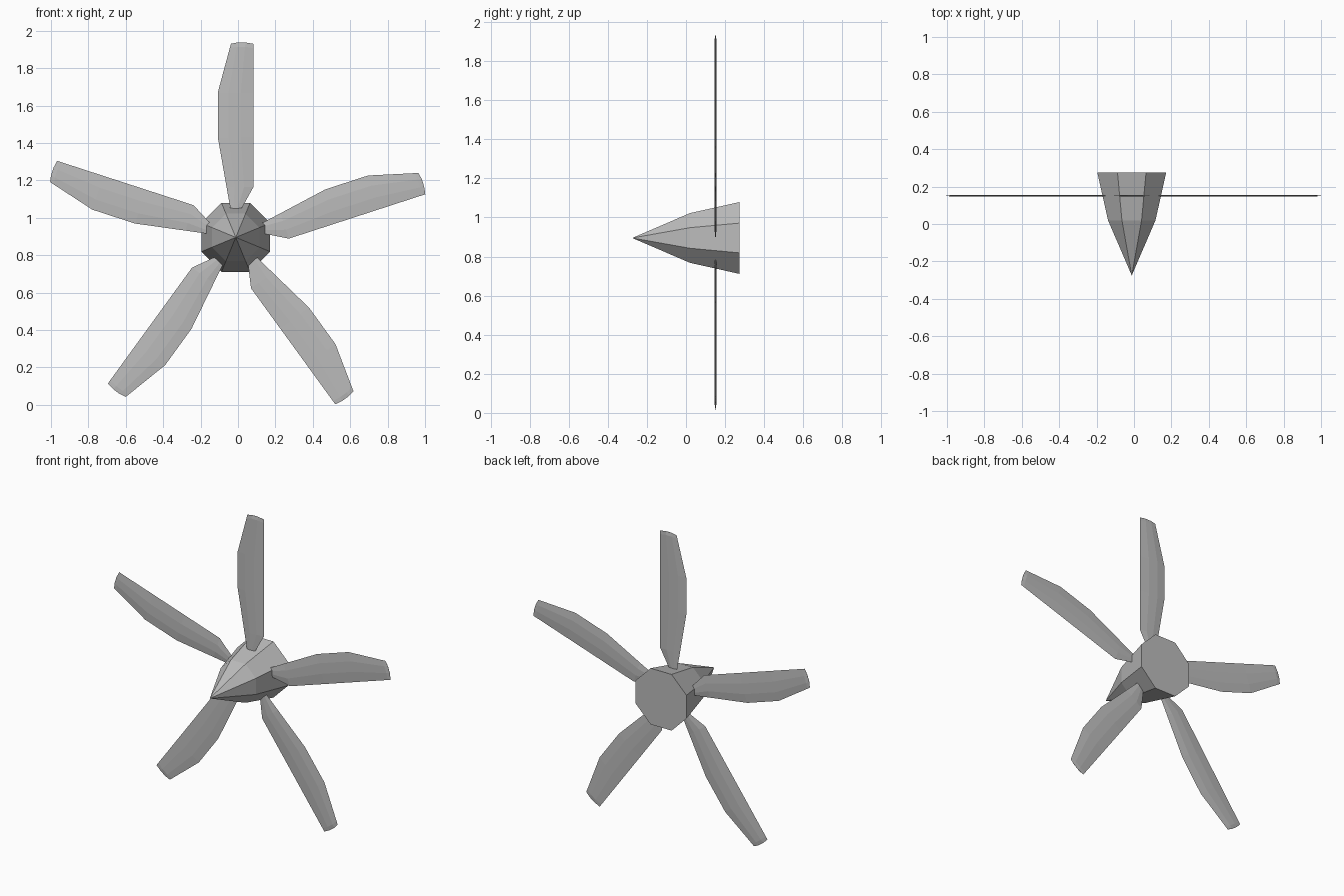
import bpy, bmesh, math
from mathutils import Matrix, Vector

cube = bpy.data.objects.get("Cube")
if cube:
    bpy.data.objects.remove(cube, do_unlink=True)

HUB = Vector((-0.012, 0, 0.895))
BLADE_Y = 0.151

metal = bpy.data.materials.new("grey metal")
metal.use_nodes = True
grey = (0.5, 0.5, 0.5, 1)
metal.diffuse_color = grey
metal.node_tree.nodes["Principled BSDF"].inputs["Base Color"].default_value = grey


def make_object(name, bm):
    bmesh.ops.recalc_face_normals(bm, faces=bm.faces)
    mesh = bpy.data.meshes.new(name)
    bm.to_mesh(mesh)
    bm.free()
    mesh.materials.append(metal)
    obj = bpy.data.objects.new(name, mesh)
    bpy.context.collection.objects.link(obj)
    return obj


def bridge(bm, a, b):
    n = len(a)
    for i in range(n):
        j = (i + 1) % n
        bm.faces.new((a[i], a[j], b[j], b[i]))


# Eight-sided pointed spinner with a flat back
bm = bmesh.new()
rings = []
for y, apothem in ((0.02, 0.127), (0.275, 0.184)):
    r = apothem / math.cos(math.pi / 8)
    angles = [(i + 0.5) * math.pi / 4 for i in range(8)]
    rings.append([bm.verts.new((r * math.cos(a), y, r * math.sin(a))) for a in angles])
tip = bm.verts.new((0, -0.275, 0))
for i in range(8):
    bm.faces.new((tip, rings[0][i], rings[0][(i + 1) % 8]))
bridge(bm, *rings)
bm.faces.new(rings[1])
make_object("spinner", bm).location = HUB

# One blade: thin lens sections (distance from hub, left edge, right edge, half thickness)
SECTIONS = (
    (0.155, -0.029, 0.031, 0.004),
    (0.268, -0.049, 0.094, 0.005),
    (0.535, -0.096, 0.094, 0.005),
    (0.775, -0.096, 0.094, 0.005),
    (1.012, -0.032, 0.094, 0.004),
    (1.035, -0.026, 0.094, 0.0005),
)
LENS = ((0, 0), (0.3, 1), (0.65, 1), (1, 0), (0.65, -1), (0.3, -1))
bm = bmesh.new()
loops = []
for z, left, right, half in SECTIONS:
    bow = 0.007 if z > 1 else 0
    loops.append([bm.verts.new((left + (right - left) * u, half * v, z + bow * abs(v)))
                  for u, v in LENS])
for a, b in zip(loops, loops[1:]):
    bridge(bm, a, b)
bm.faces.new(loops[0])
bm.faces.new(loops[-1])
blade = make_object("blade_1", bm)

# Five blades share the same mesh, turned evenly around the hub
for i in range(5):
    obj = blade
    if i:
        obj = bpy.data.objects.new(f"blade_{i + 1}", blade.data)
        bpy.context.collection.objects.link(obj)
    obj.matrix_world = (Matrix.Translation(HUB + Vector((0, BLADE_Y, 0)))
                        @ Matrix.Rotation(i * math.tau / 5, 4, "Y"))
